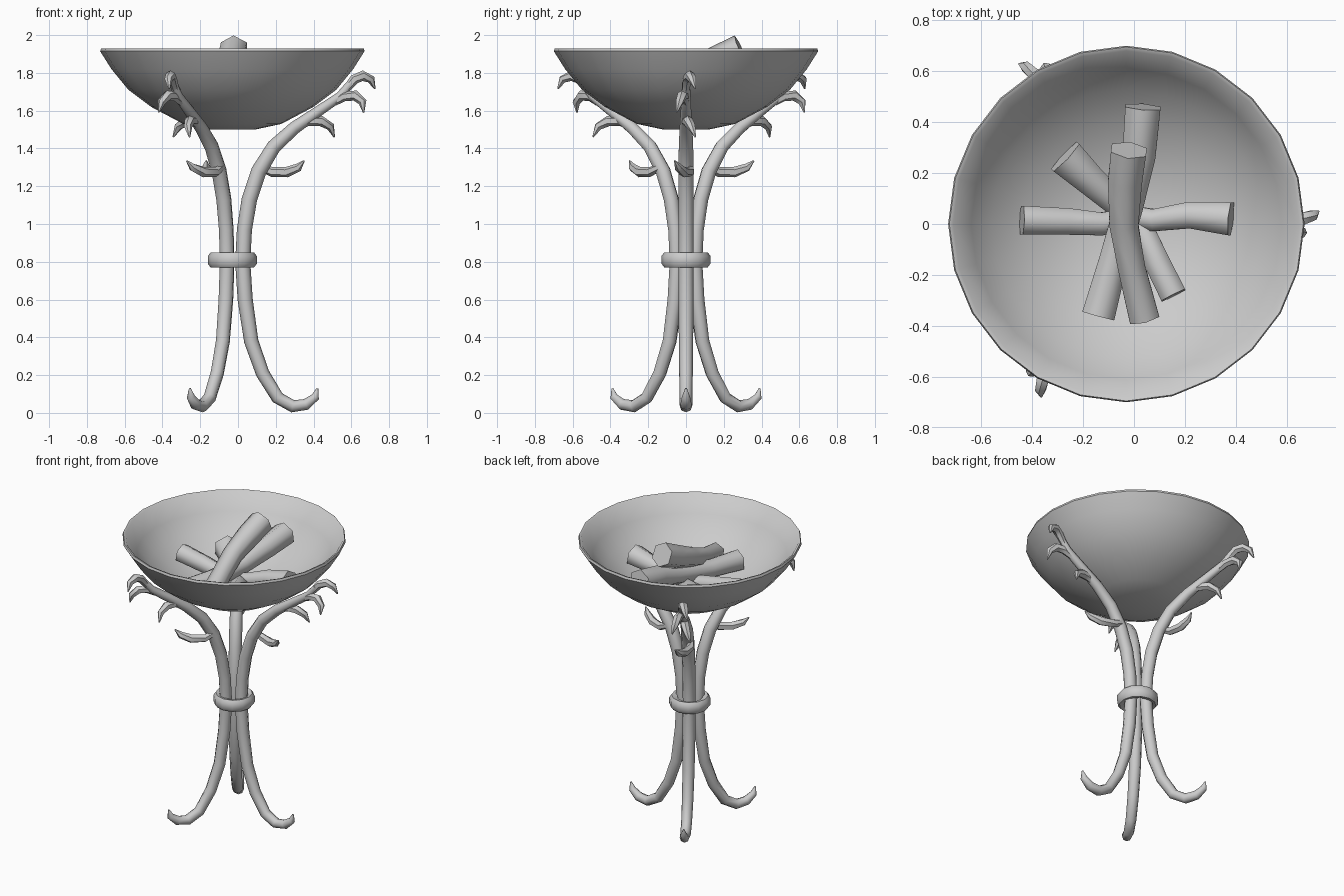
import bpy, bmesh, math
from mathutils import Vector, Matrix

cube = bpy.data.objects.get("Cube")
if cube:
    bpy.data.objects.remove(cube, do_unlink=True)

CENTRE = Vector((-0.03, 0, 0))

grey = bpy.data.materials.new("plain grey")
grey.use_nodes = True
grey.diffuse_color = (0.6, 0.6, 0.6, 1)
grey.node_tree.nodes["Principled BSDF"].inputs["Base Color"].default_value = (0.6, 0.6, 0.6, 1)


def finish(name, bm, angle=50):
    bmesh.ops.recalc_face_normals(bm, faces=bm.faces)
    mesh = bpy.data.meshes.new(name)
    bm.to_mesh(mesh)
    bm.free()
    mesh.materials.append(grey)
    ob = bpy.data.objects.new(name, mesh)
    bpy.context.collection.objects.link(ob)
    bpy.ops.object.select_all(action="DESELECT")
    ob.select_set(True)
    bpy.context.view_layer.objects.active = ob
    bpy.ops.object.shade_smooth_by_angle(angle=math.radians(angle))
    return ob


def bridge(bm, a, b):
    for i in range(len(a)):
        j = (i + 1) % len(a)
        bm.faces.new((a[i], a[j], b[j], b[i]))


def tube(bm, path, radii, sides, ref, turn=0.0):
    """Sweep a polygon along a path, keeping one axis near ref."""
    pts = [Vector(p) for p in path]
    rings = []
    for i, p in enumerate(pts):
        along = (pts[min(i + 1, len(pts) - 1)] - pts[max(i - 1, 0)]).normalized()
        u = along.cross(ref).normalized()
        v = u.cross(along)
        ring = []
        for k in range(sides):
            a = turn + math.tau * k / sides
            ring.append(bm.verts.new(p + (u * math.cos(a) + v * math.sin(a)) * radii[i]))
        rings.append(ring)
    for a, b in zip(rings, rings[1:]):
        bridge(bm, a, b)
    bm.faces.new(rings[0])
    bm.faces.new(rings[-1])


def lathe(name, profile, sides, closed=False):
    """Spin (radius, height) points round the centre line."""
    bm = bmesh.new()
    rings = []
    for r, z in profile:
        ring = []
        for k in range(sides):
            a = math.tau * k / sides
            ring.append(bm.verts.new(CENTRE + Vector((r * math.cos(a), r * math.sin(a), z))))
        rings.append(ring)
    for a, b in zip(rings, rings[1:] + (rings[:1] if closed else [])):
        bridge(bm, a, b)
    if not closed:
        bm.faces.new(rings[0])
        bm.faces.new(rings[-1])
    return finish(name, bm)


# Bowl: outer wall, thin rim, inner wall
lathe("bowl", [(0.12, 1.5), (0.26, 1.53), (0.43, 1.62), (0.55, 1.71), (0.64, 1.82),
               (0.70, 1.915), (0.695, 1.93), (0.68, 1.925), (0.61, 1.82),
               (0.53, 1.73), (0.41, 1.64), (0.25, 1.56), (0.1, 1.53)], 24)

# Collar binding the legs
lathe("collar", [(0.08, 0.78), (0.115, 0.77), (0.13, 0.79), (0.13, 0.83),
                 (0.115, 0.85), (0.08, 0.84)], 12, closed=True)

# Stem and leaves as (outward, sideways, height) paths with matching radii
STEM = [(0.45, 0, 0.13), (0.44, 0, 0.085), (0.39, 0, 0.045), (0.32, 0, 0.035),
        (0.24, 0, 0.08), (0.16, 0, 0.21), (0.1, 0, 0.38), (0.068, 0, 0.6),
        (0.055, 0, 0.8), (0.064, 0, 0.97), (0.09, 0, 1.13), (0.14, 0, 1.28),
        (0.22, 0, 1.41), (0.33, 0, 1.51), (0.46, 0, 1.6), (0.57, 0, 1.675), (0.63, 0, 1.75)]
STEM_R = [0.005, 0.022, 0.03, 0.033, 0.034, 0.036, 0.038, 0.04, 0.04, 0.04,
          0.041, 0.041, 0.038, 0.034, 0.028, 0.025, 0.02]
LEAVES = {
    "lower_leaf": [(0.15, 0.02, 1.3), (0.21, 0.02, 1.275), (0.29, -0.01, 1.275),
                   (0.35, -0.04, 1.3), (0.38, -0.06, 1.335)],
    "first_leaf": [(0.31, 0, 1.5), (0.4, 0, 1.545), (0.47, 0.01, 1.545),
                   (0.52, 0.03, 1.515), (0.54, 0.05, 1.46)],
    "second_leaf": [(0.54, 0, 1.645), (0.59, -0.01, 1.675), (0.65, -0.02, 1.68),
                    (0.69, -0.035, 1.645), (0.695, -0.05, 1.59)],
    "top_leaf": [(0.6, 0, 1.71), (0.645, 0.005, 1.765), (0.69, 0.02, 1.785),
                 (0.735, 0.035, 1.765), (0.755, 0.05, 1.715)],
}
LEAF_R = [0.02, 0.026, 0.028, 0.022, 0.004]

for n, leg in enumerate(("left", "back_right", "front_right")):
    place = Matrix.Translation(CENTRE) @ Matrix.Rotation(n * math.tau / 3, 4, "Z")
    parts = [("leg", STEM, STEM_R, 8)]
    parts += [(leaf, path, LEAF_R, 6) for leaf, path in LEAVES.items()]
    for part, path, radii, sides in parts:
        bm = bmesh.new()
        tube(bm, path, radii, sides, Vector((0, 1, 0)))
        bm.transform(place)
        finish(f"{leg}_{part}", bm)

# Logs piled in the bowl: path and radii
LOGS = {
    "top_log": ([(-0.02, 0.29, 1.925), (-0.035, 0.17, 1.87), (-0.04, 0, 1.8),
                 (-0.01, -0.17, 1.73), (0.04, -0.37, 1.67)], [0.08, 0.077, 0.065, 0.062, 0.068]),
    "long_log": ([(0.035, 0.46, 1.79), (0.02, 0.27, 1.76), (-0.02, 0.07, 1.71),
                  (-0.08, -0.14, 1.68), (-0.14, -0.36, 1.67)], [0.08, 0.075, 0.065, 0.065, 0.075]),
    "left_log": ([(0.38, 0.02, 1.715), (0.22, 0.035, 1.69), (0.08, 0.015, 1.65),
                  (-0.02, 0.03, 1.62)], [0.075, 0.06, 0.05, 0.05]),
    "right_log": ([(-0.44, 0.015, 1.70), (-0.26, 0.01, 1.67), (-0.13, 0.0, 1.65),
                   (-0.02, 0.02, 1.62)], [0.065, 0.06, 0.052, 0.05]),
    "back_log": ([(-0.27, 0.265, 1.69), (-0.18, 0.18, 1.67), (-0.09, 0.1, 1.64),
                  (-0.02, 0.04, 1.61)], [0.085, 0.07, 0.06, 0.055]),
    "front_log": ([(0.155, -0.28, 1.66), (0.09, -0.15, 1.65), (0.04, -0.04, 1.63),
                   (-0.02, 0.05, 1.6)], [0.06, 0.058, 0.055, 0.05]),
}
for name, (path, radii) in LOGS.items():
    bm = bmesh.new()
    tube(bm, path, radii, 6, Vector((0, 0, 1)), math.radians(30))
    finish(name, bm, 65)
